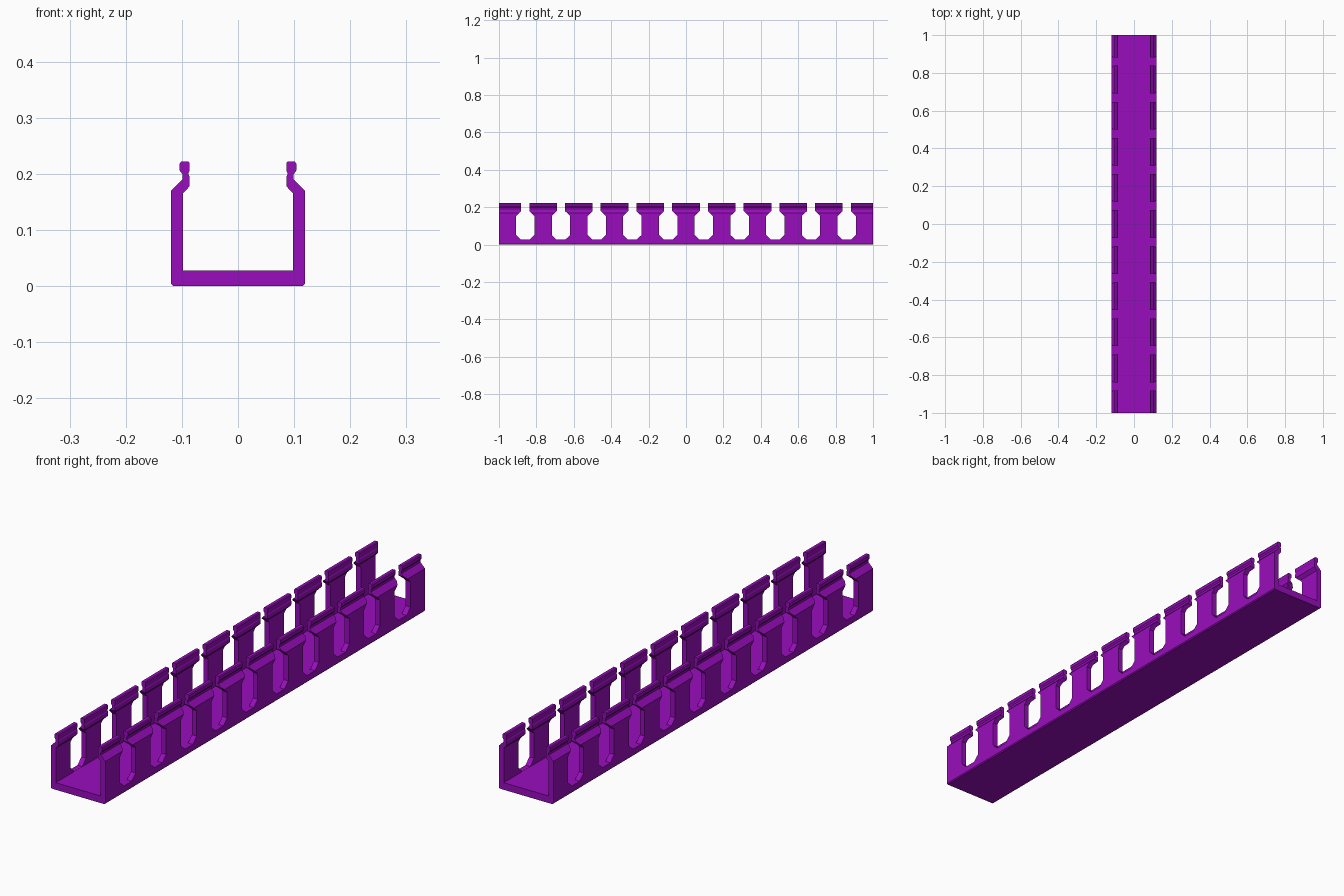
import bpy, bmesh

if "Cube" in bpy.data.objects:
    bpy.data.objects.remove(bpy.data.objects["Cube"])

PITCH = 0.191      # finger spacing
SLOTS = 10         # slots per wall


def prism(name, outlines, axis_point, depth_axis):
    """Closed solids made by extruding each outline along one axis."""
    bm = bmesh.new()
    for pts, start, length in outlines:
        face = bm.faces.new([bm.verts.new(axis_point(a, b, start)) for a, b in pts])
        ext = bmesh.ops.extrude_face_region(bm, geom=[face])
        moved = [g for g in ext["geom"] if isinstance(g, bmesh.types.BMVert)]
        vec = [0, 0, 0]
        vec[depth_axis] = length
        bmesh.ops.translate(bm, verts=moved, vec=vec)
    bmesh.ops.recalc_face_normals(bm, faces=bm.faces[:])
    mesh = bpy.data.meshes.new(name)
    bm.to_mesh(mesh)
    bm.free()
    obj = bpy.data.objects.new(name, mesh)
    bpy.context.collection.objects.link(obj)
    return obj


purple = bpy.data.materials.new("purple")
purple.diffuse_color = (0.32, 0.004, 0.51, 1)
purple.use_nodes = True
purple.node_tree.nodes["Principled BSDF"].inputs["Base Color"].default_value = purple.diffuse_color

# Channel cross-section: base, wall, shoulder, neck and snap lip, mirrored
half = [(0.115, 0), (0.119, 0.004), (0.119, 0.170), (0.099, 0.190), (0.099, 0.199),
        (0.104, 0.206), (0.104, 0.218), (0.101, 0.222), (0.089, 0.222),
        (0.086, 0.219), (0.086, 0.206), (0.088, 0.202), (0.088, 0.198), (0.086, 0.194),
        (0.086, 0.178), (0.098, 0.165), (0.098, 0.028)]
profile = half + [(-x, z) for x, z in reversed(half)]
duct = prism("slotted_duct", [(profile, -1, 2)], lambda x, z, y: (x, y, z), 1)
duct.data.materials.append(purple)

# Slot shape: chamfered foot, straight sides, narrow mouth between the lips
side = [(0.025, 0.0285), (0.049, 0.052), (0.049, 0.153), (0.0215, 0.180), (0.0215, 0.26)]
slot = side + [(-y, z) for y, z in reversed(side)]
outlines = []
for i in range(SLOTS):
    yc = (i - (SLOTS - 1) / 2) * PITCH
    outlines.append(([(y + yc, z) for y, z in slot], -0.2, 0.4))
cutter = prism("slot_cutter", outlines, lambda y, z, x: (x, y, z), 0)
cutter.data.materials.append(purple)
cutter.hide_render = True

# Cut the slots through both walls
cut = duct.modifiers.new("slots", "BOOLEAN")
cut.operation = "DIFFERENCE"
cut.solver = "EXACT"
cut.object = cutter
bpy.context.view_layer.objects.active = duct
bpy.ops.object.modifier_apply(modifier=cut.name)
bpy.data.objects.remove(cutter)
